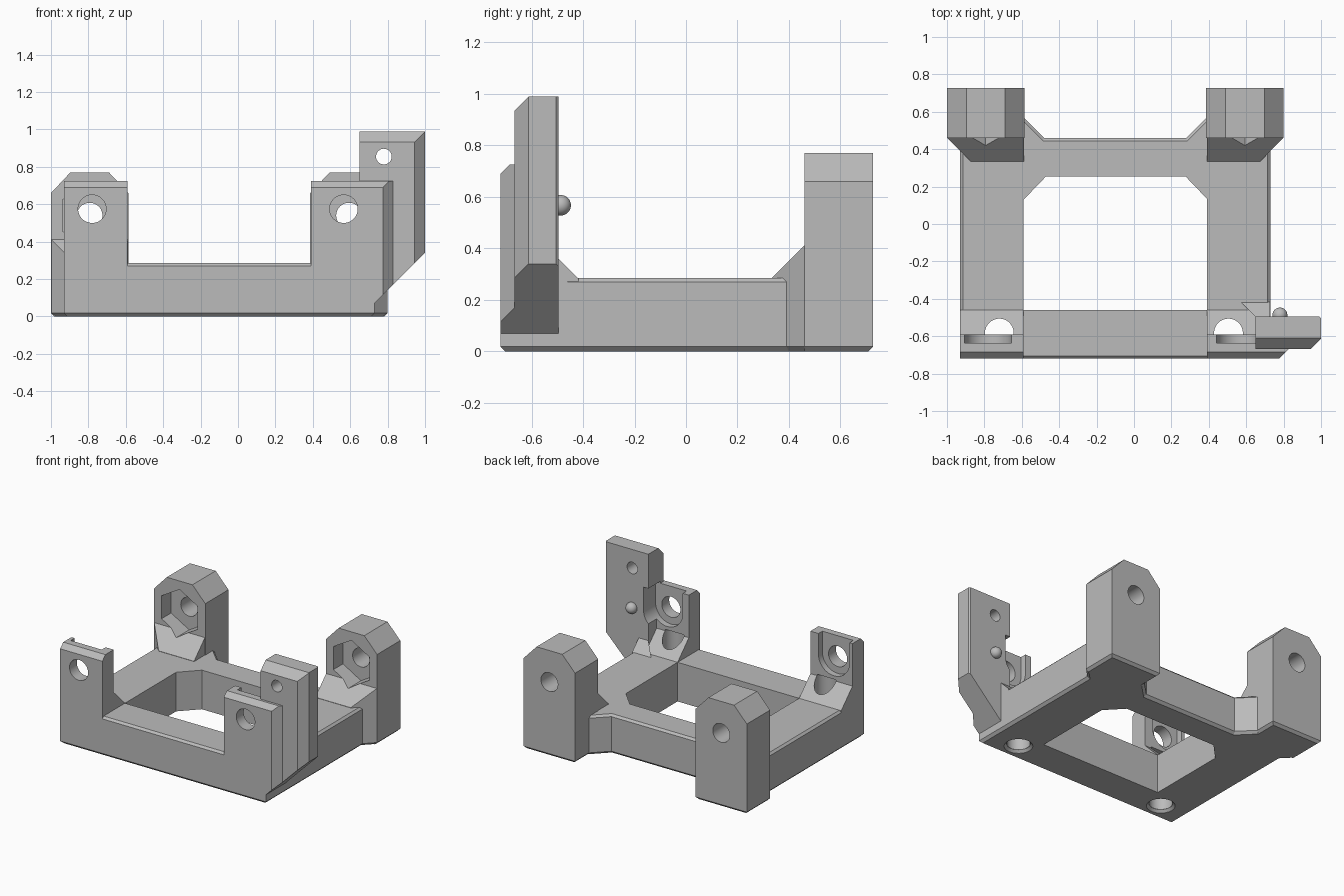
import bpy, bmesh, math
from mathutils import Vector

cube = bpy.data.objects.get("Cube")
if cube:
    bpy.data.objects.remove(cube, do_unlink=True)

grey = bpy.data.materials.new("plain_grey")
grey.use_nodes = True
grey.diffuse_color = (0.5, 0.5, 0.5, 1)
grey.node_tree.nodes["Principled BSDF"].inputs["Base Color"].default_value = (0.5, 0.5, 0.5, 1)


def finish(bm, name):
    bmesh.ops.recalc_face_normals(bm, faces=bm.faces)
    mesh = bpy.data.meshes.new(name)
    bm.to_mesh(mesh)
    bm.free()
    mesh.materials.append(grey)
    obj = bpy.data.objects.new(name, mesh)
    bpy.context.collection.objects.link(obj)
    return obj


def prism(name, points, axis, lo, hi, chamfers=(), trims=()):
    """Extrude a profile along an axis; chamfers are (level, size), trims are (point, normal)."""
    place = {"x": lambda a, b, t: (t, a, b),
             "y": lambda a, b, t: (a, t, b),
             "z": lambda a, b, t: (a, b, t)}[axis]
    k = "xyz".index(axis)
    bm = bmesh.new()
    face = bm.faces.new([bm.verts.new(place(a, b, lo)) for a, b in points])
    side = bmesh.ops.extrude_face_region(bm, geom=[face], use_keep_orig=True)
    for v in side["geom"]:
        if isinstance(v, bmesh.types.BMVert):
            v.co[k] = hi
    bmesh.ops.recalc_face_normals(bm, faces=bm.faces)
    for level, size in chamfers:
        rim = [e for e in bm.edges if all(abs(v.co[k] - level) < 1e-5 for v in e.verts)]
        bmesh.ops.bevel(bm, geom=rim, offset=size, segments=1, affect="EDGES")
    for point, normal in trims:
        bmesh.ops.bisect_plane(bm, geom=bm.verts[:] + bm.edges[:] + bm.faces[:], dist=1e-5,
                               plane_co=point, plane_no=Vector(normal).normalized(),
                               clear_outer=True)
        bmesh.ops.holes_fill(bm, edges=[e for e in bm.edges if e.is_boundary], sides=0)
    return finish(bm, name)


def ring(x, y, r, n=48, turn=0.0):
    return [(x + r * math.cos(turn + math.tau * i / n),
             y + r * math.sin(turn + math.tau * i / n)) for i in range(n)]


def combine(body, tool, operation):
    """Apply a boolean and discard the tool."""
    tool.hide_render = True
    mod = body.modifiers.new("join", "BOOLEAN")
    mod.operation, mod.object, mod.solver = operation, tool, "EXACT"
    graph = bpy.context.evaluated_depsgraph_get()
    mesh = bpy.data.meshes.new_from_object(body.evaluated_get(graph))
    body.modifiers.clear()
    body.data = mesh
    bpy.data.objects.remove(tool, do_unlink=True)


def add(tool):
    combine(body, tool, "UNION")


def cut(tool):
    combine(body, tool, "DIFFERENCE")


# Base frame with braced back bar and open middle
outline = [(-0.93, -0.72), (0.73, -0.72), (0.73, 0.57), (0.39, 0.57), (0.28, 0.46),
           (-0.48, 0.46), (-0.59, 0.57), (-0.93, 0.57)]
body = prism("bracket_body", outline, "z", 0, 0.285, [(0, 0.018), (0.285, 0.015)])
opening = [(-0.59, -0.46), (0.39, -0.46), (0.39, 0.135), (0.275, 0.255),
           (-0.47, 0.255), (-0.59, 0.13)]
cut(prism("opening", opening, "z", -0.1, 0.5))

# Rear posts with sloping gussets
for x, s in ((0.593, 1), (-0.793, -1)):
    w = 0.207
    post = [(x - w, 0.018), (x - w + 0.018, 0), (x + w - 0.018, 0), (x + w, 0.018),
            (x + w, 0.66), (x + w / 2, 0.77), (x - w / 2, 0.77), (x - w, 0.66)]
    add(prism("rear_post", post, "y", 0.46, 0.727,
              trims=[((0, 0.727, 0.018), (0, 1, -1))]))
    foot = [(x - s * (w - 0.003), 0.5), (x + s * (w - 0.002), 0.5), (x + s * (w - 0.002), 0.46),
            (x + s * 0.082, 0.335), (x - s * (w - 0.003), 0.335)]
    add(prism("rear_gusset", foot, "z", 0, 0.45, [(0, 0.018)],
              [((0, 0.46, 0.412), (0, -1, 1))]))

# Front posts: upright plate and sloping gusset
plate = [(-0.72, 0.02), (-0.72, 0.69), (-0.685, 0.725), (-0.59, 0.725), (-0.59, 0.02)]
gusset = [(-0.65, 0.03), (-0.65, 0.475), (-0.46, 0.285), (-0.46, 0.03)]
under = ((0.66, 0, 0), (1, 0, -1))
add(prism("front_plate_right", plate, "x", -0.93, -0.59))
add(prism("front_plate_left", plate, "x", 0.39, 0.835,
          trims=[((0.775, -0.72, 0), (1, -1, 0)), under]))
for x0, x1 in ((-0.93, -0.59), (0.39, 0.73)):
    add(prism("front_gusset", gusset, "x", x0, x1))

# Tall side tab and the small wedge behind it
tab = [(0.65, -0.667), (0.945, -0.667), (1, -0.612), (1, -0.505), (0.99, -0.495), (0.65, -0.495)]
add(prism("side_tab", tab, "z", 0.03, 0.99,
          trims=[((0, -0.61, 0.99), (0, -1, 1)), under]))
wedge = [(-0.55, 0.25), (-0.55, 0.415), (-0.418, 0.283), (-0.418, 0.25)]
add(prism("tab_wedge", wedge, "x", 0.5, 0.728, trims=[((0.57, -0.415, 0), (-1, -1, 0))]))

# Rear bolt holes and hexagonal nut pockets
for x in (0.593, -0.793):
    cut(prism("rear_hole", ring(x, 0.54, 0.068), "y", 0.3, 0.9))
    cut(prism("nut_pocket", ring(x, 0.54, 0.168, 6, math.pi / 6), "y", 0.3, 0.57))

# Front bolt holes, open round slots and vertical holes
for x in (0.565, -0.78):
    cut(prism("front_hole", ring(x, 0.575, 0.075), "y", -0.8, -0.56))
    r = 0.125
    slot = [(x + r * math.cos(a), 0.575 + r * math.sin(a))
            for a in [math.pi * (1 + i / 24) for i in range(25)]]
    slot += [(x + r, 0.74), (x - r, 0.74)]
    cut(prism("slot", slot, "y", -0.635, -0.4))
for x in (0.505, -0.72):
    cut(prism("vertical_hole", ring(x, -0.583, 0.077), "z", -0.05, 0.425))
    cut(prism("hole_rim", ring(x, -0.583, 0.095), "z", -0.02, 0.018, [(0.018, 0.017)]))

# Tab hole and locating ball
cut(prism("tab_hole", ring(0.78, 0.855, 0.042, 32), "y", -0.8, -0.4))
bm = bmesh.new()
bmesh.ops.create_uvsphere(bm, u_segments=32, v_segments=16, radius=0.04)
bmesh.ops.translate(bm, verts=bm.verts, vec=(0.78, -0.487, 0.567))
ball = finish(bm, "locating_ball")

# Smooth round surfaces, keep edges sharp
bpy.ops.object.select_all(action="DESELECT")
for obj in (body, ball):
    obj.select_set(True)
bpy.context.view_layer.objects.active = body
bpy.ops.object.shade_smooth_by_angle(angle=math.radians(25))
